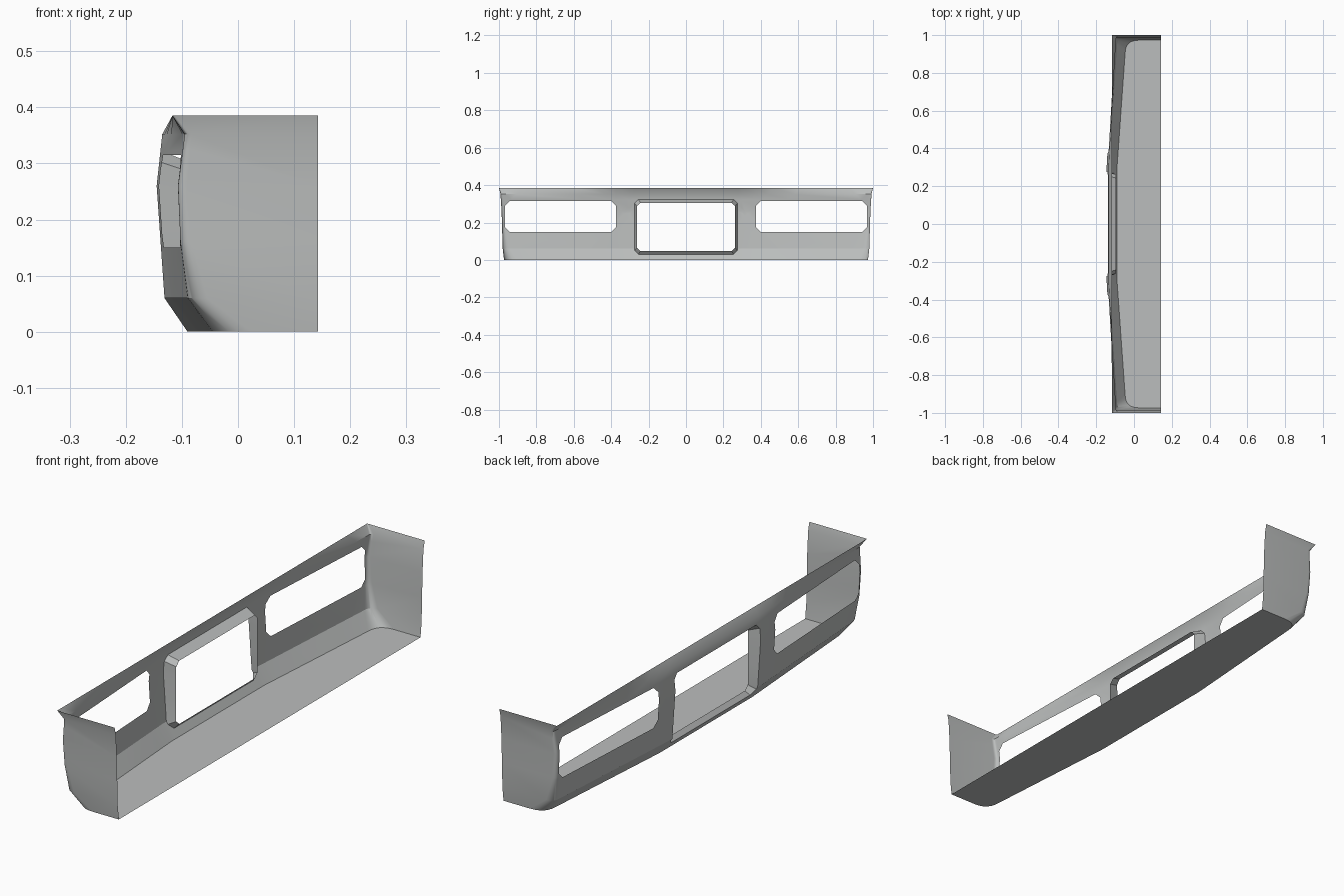
import bpy, bmesh
from mathutils import Vector

if "Cube" in bpy.data.objects:
    bpy.data.objects.remove(bpy.data.objects["Cube"])

grey = bpy.data.materials.new("primer_grey")
grey.use_nodes = True
colour = (0.5, 0.515, 0.51, 1)
grey.diffuse_color = colour
grey.node_tree.nodes["Principled BSDF"].inputs["Base Color"].default_value = colour

OPEN_X = 0.143   # open inner edge
FLAT_Y = 0.3     # half width of the straight middle section


def make_object(name, bm):
    mesh = bpy.data.meshes.new(name)
    bm.to_mesh(mesh)
    bm.free()
    mesh.materials.append(grey)
    obj = bpy.data.objects.new(name, mesh)
    bpy.context.collection.objects.link(obj)
    bpy.ops.object.select_all(action='DESELECT')
    obj.select_set(True)
    bpy.context.view_layer.objects.active = obj
    bpy.ops.object.shade_smooth_by_angle(angle=0.5)
    return obj


def row_path(z, mid_x, end_x, end_y, radius):
    """Plan outline at one height, from one open edge round to the other."""
    start = Vector((end_x, end_y - radius, z))
    corner = Vector((end_x, end_y, z))
    stop = Vector((end_x + radius, end_y, z))
    half = [Vector((mid_x, FLAT_Y, z))]
    for i in range(7):
        t = i / 6
        half.append(start * (1 - t) ** 2 + corner * 2 * t * (1 - t) + stop * t * t)
    half.append(Vector((OPEN_X, end_y, z)))
    return [Vector((p.x, -p.y, p.z)) for p in reversed(half)] + half


def chamfered_rect(y0, y1, z0, z1, c):
    return [Vector(p) for p in ((y0 + c, z0), (y1 - c, z0), (y1, z0 + c), (y1, z1 - c),
                                (y1 - c, z1), (y0 + c, z1), (y0, z1 - c), (y0, z0 + c))]


def cut_hole(bm, outline):
    """Cut a convex opening through the face panel; return its rim edges as point pairs."""
    sides = []
    for a, b in zip(outline, outline[1:] + outline[:1]):
        d = b - a
        sides.append((Vector((0, a.x, a.y)), Vector((0, d.y, -d.x)).normalized()))
    for point, normal in sides:
        faces = [f for f in bm.faces if f.calc_center_median().x < -0.06]
        geom = set(faces)
        for f in faces:
            geom.update(f.edges)
            geom.update(f.verts)
        bmesh.ops.bisect_plane(bm, geom=list(geom), dist=1e-5, plane_co=point, plane_no=normal)
    inside = [f for f in bm.faces if f.calc_center_median().x < -0.04 and
              all((f.calc_center_median() - p).dot(n) < 0 for p, n in sides)]
    chosen = set(inside)
    rim = [[v.co.copy() for v in e.verts] for f in inside for e in f.edges
           if sum(g in chosen for g in e.link_faces) == 1]
    bmesh.ops.delete(bm, geom=inside, context='FACES')
    return rim


# Bumper skin: height, middle x, end x, end y, corner radius
rows = [row_path(*r) for r in ((0, -0.09, -0.047, 0.973, 0.07),
                               (0.06, -0.131, -0.09, 0.98, 0.035),
                               (0.16, -0.138, -0.103, 0.983, 0.02),
                               (0.26, -0.145, -0.107, 0.986, 0.016),
                               (0.352, -0.135, -0.095, 0.992, 0.012),
                               (0.385, -0.117, -0.117, 1.0, 0.004))]
skin = bmesh.new()
grid = [[skin.verts.new(p) for p in row] for row in rows]
for low, high in zip(grid, grid[1:]):
    for i in range(len(low) - 1):
        skin.faces.new((low[i + 1], low[i], high[i], high[i + 1]))

# Lamp openings and the middle opening
cut_hole(skin, chamfered_rect(0.375, 0.968, 0.15, 0.315, 0.025))
cut_hole(skin, chamfered_rect(-0.968, -0.375, 0.15, 0.315, 0.025))
rim = cut_hole(skin, chamfered_rect(-0.275, 0.275, 0.03, 0.323, 0.02))
make_object("bumper_skin", skin)

# Tapered frame running inward from the middle opening
frame = bmesh.new()
for a, b in rim:
    inner = [Vector((-0.095, p.y * 0.955, 0.177 + (p.z - 0.177) * 0.88)) for p in (b, a)]
    frame.faces.new([frame.verts.new(p) for p in (a, b, *inner)])
bmesh.ops.remove_doubles(frame, verts=frame.verts, dist=0.0005)
bmesh.ops.recalc_face_normals(frame, faces=frame.faces)
make_object("middle_opening_frame", frame)

# Floor plate
floor = bmesh.new()
floor.faces.new([floor.verts.new(p) for p in rows[0]])
make_object("floor_plate", floor)
